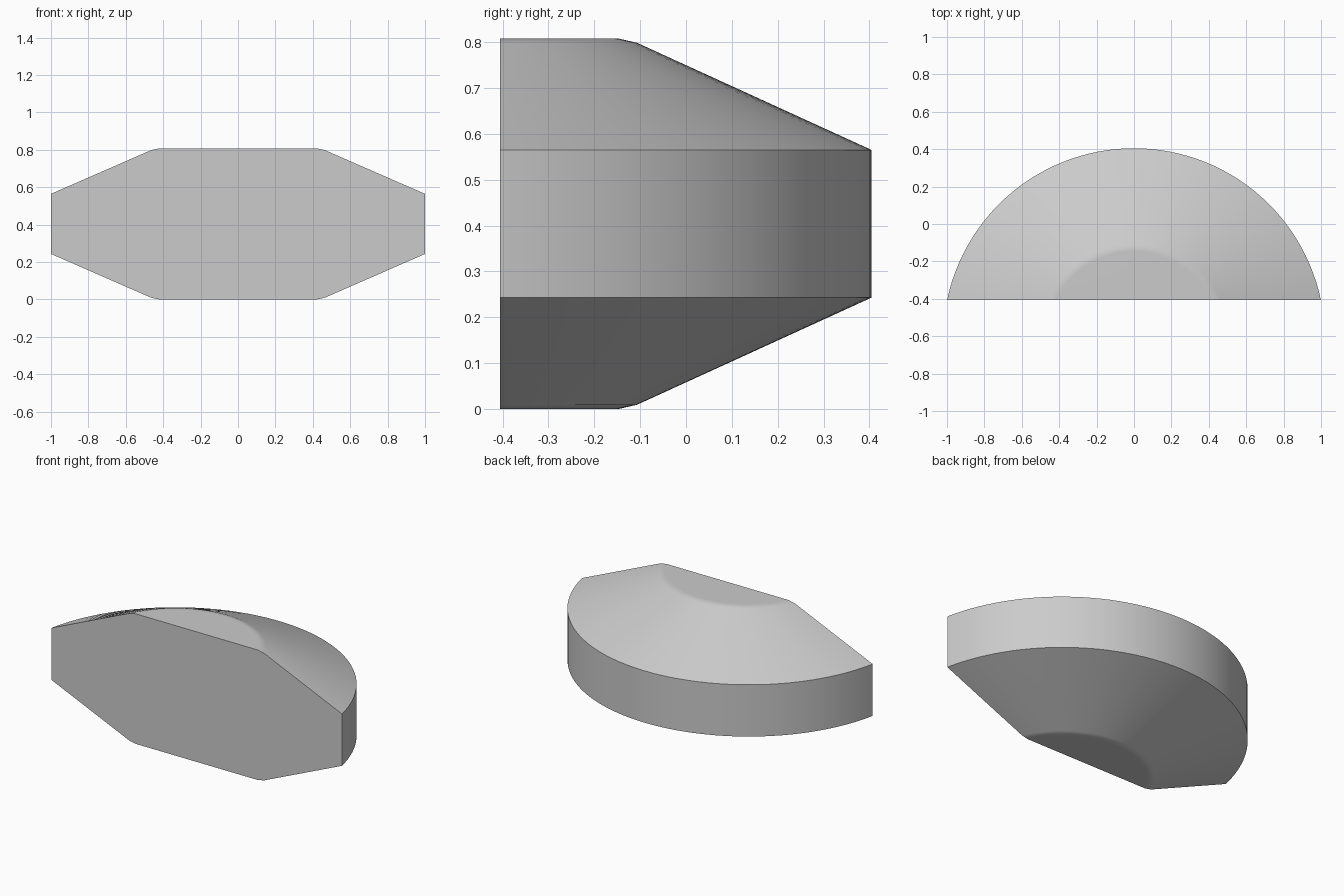
import bpy, bmesh, math

cube = bpy.data.objects.get("Cube")
if cube:
    bpy.data.objects.remove(cube, do_unlink=True)

FRONT = -0.406      # y of the flat cut face
OFFSET = 0.21       # distance from the disc axis to the cut
RIM, TOP = 1.021, 0.489
HEIGHT, LOW = 0.808, 0.243
SEGMENTS = 56

grey = bpy.data.materials.new("light_grey")
grey.use_nodes = True
colour = (0.6, 0.6, 0.6, 1)
grey.diffuse_color = colour
grey.node_tree.nodes["Principled BSDF"].inputs["Base Color"].default_value = colour


def arc(bm, radius, z):
    """Ring of vertices on the part of the circle behind the cut."""
    start = math.asin(OFFSET / radius)
    verts = []
    for i in range(SEGMENTS + 1):
        a = start + (math.pi - 2 * start) * i / SEGMENTS
        verts.append(bm.verts.new((radius * math.cos(a),
                                   FRONT - OFFSET + radius * math.sin(a), z)))
    return verts


# Half profile from the bottom cap to the top cap, with a softened cap edge
soft = 0.02
rise = soft * LOW / (RIM - TOP)
lower = [(TOP - soft, 0), (TOP + soft, rise), (RIM, LOW)]
profile = lower + [(r, HEIGHT - z) for r, z in reversed(lower)]

bm = bmesh.new()
rings = [arc(bm, r, z) for r, z in profile]

# Bevelled slopes and curved wall
for a, b in zip(rings, rings[1:]):
    for i in range(SEGMENTS):
        bm.faces.new((a[i], a[i + 1], b[i + 1], b[i]))

# Flat caps and flat cut face
bm.faces.new(rings[0])
bm.faces.new(rings[-1])
bm.faces.new([r[0] for r in rings] + [r[-1] for r in reversed(rings)])
bmesh.ops.recalc_face_normals(bm, faces=bm.faces)

mesh = bpy.data.meshes.new("bevelled_half_disc")
bm.to_mesh(mesh)
bm.free()
mesh.materials.append(grey)
body = bpy.data.objects.new("bevelled_half_disc", mesh)
bpy.context.collection.objects.link(body)

# Smooth curved surfaces, sharp rims, flat caps
bpy.ops.object.select_all(action='DESELECT')
body.select_set(True)
bpy.context.view_layer.objects.active = body
bpy.ops.object.shade_smooth_by_angle(angle=math.radians(30))
weighted = body.modifiers.new("flat_caps", 'WEIGHTED_NORMAL')
weighted.keep_sharp = True
